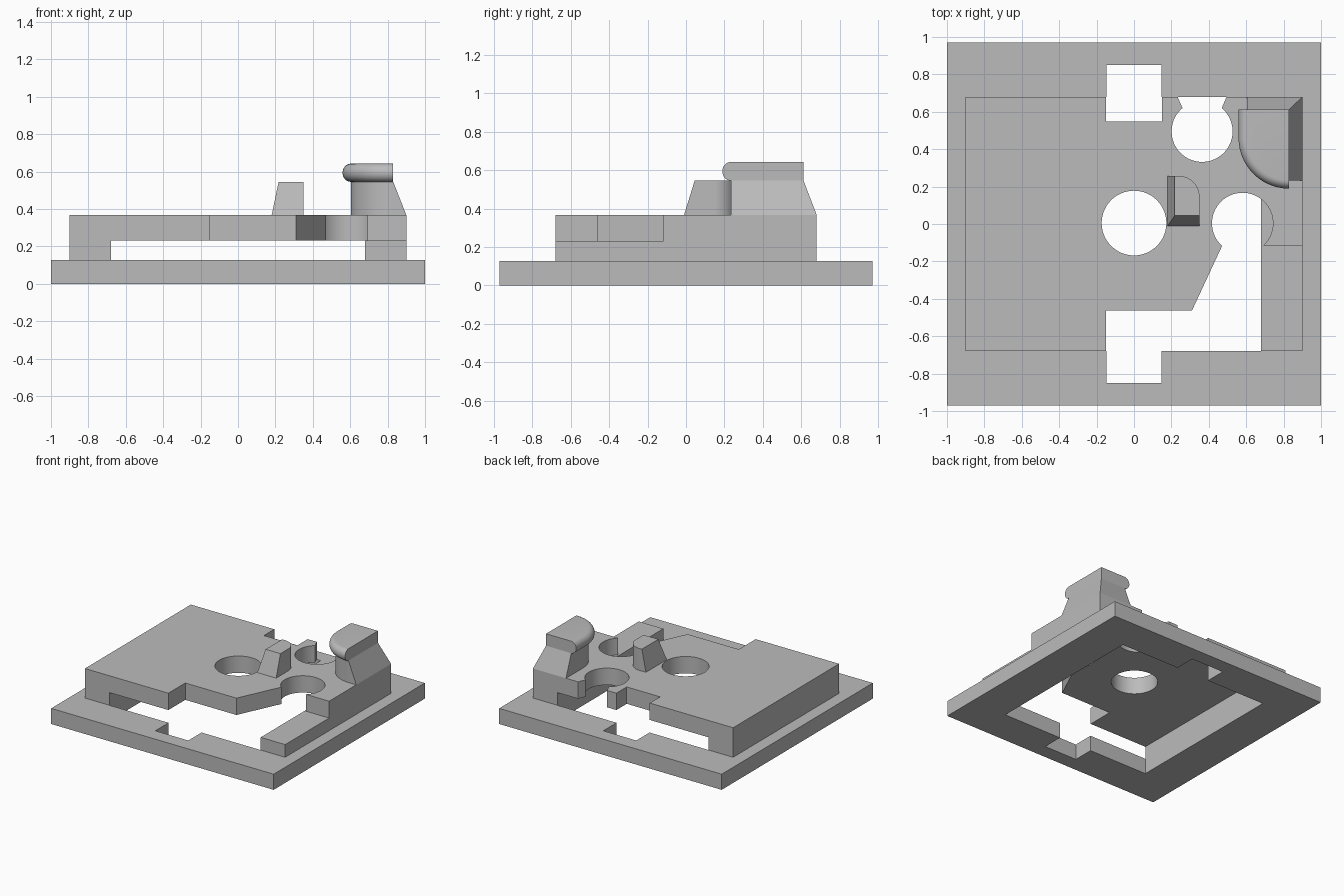
import bpy, bmesh
from math import cos, sin, pi, radians

if "Cube" in bpy.data.objects:
    bpy.data.objects.remove(bpy.data.objects["Cube"])

grey = bpy.data.materials.new("plain grey")
grey.use_nodes = True
COLOUR = (0.5, 0.5, 0.5, 1)
grey.diffuse_color = COLOUR
grey.node_tree.nodes["Principled BSDF"].inputs["Base Color"].default_value = COLOUR

BASE_TOP, DECK_LOW, DECK_TOP, POST_TOP, HEAD_TOP = 0.127, 0.23, 0.367, 0.545, 0.642
EDGE_X, EDGE_Y, OPEN = 0.9, 0.68, 0.68


def arc(cx, cy, r, a0, a1, n=24):
    """Points along an arc, angles in degrees."""
    steps = [radians(a0 + (a1 - a0) * i / n) for i in range(n + 1)]
    return [(cx + r * cos(a), cy + r * sin(a)) for a in steps]


def finish(obj):
    """Weld, fix normals, colour and shade a mesh object."""
    bm = bmesh.new()
    bm.from_mesh(obj.data)
    bmesh.ops.remove_doubles(bm, verts=bm.verts, dist=0.0001)
    bmesh.ops.recalc_face_normals(bm, faces=bm.faces)
    bm.to_mesh(obj.data)
    bm.free()
    obj.data.materials.clear()
    obj.data.materials.append(grey)
    bpy.ops.object.select_all(action='DESELECT')
    obj.select_set(True)
    bpy.context.view_layer.objects.active = obj
    bpy.ops.object.shade_smooth_by_angle(angle=radians(30))


def slab(name, z0, z1, outline, *holes):
    """Flat plate with holes, extruded from a filled 2D curve."""
    curve = bpy.data.curves.new(name, 'CURVE')
    curve.dimensions, curve.fill_mode = '2D', 'BOTH'
    curve.extrude = (z1 - z0) / 2
    for pts in (outline, *holes):
        spline = curve.splines.new('POLY')
        spline.points.add(len(pts) - 1)
        for p, (x, y) in zip(spline.points, pts):
            p.co = (x, y, 0, 1)
        spline.use_cyclic_u = True
    obj = bpy.data.objects.new(name, curve)
    bpy.context.collection.objects.link(obj)
    bpy.ops.object.select_all(action='DESELECT')
    obj.select_set(True)
    bpy.context.view_layer.objects.active = obj
    bpy.ops.object.convert(target='MESH')
    obj = bpy.context.object
    for v in obj.data.vertices:
        v.co.z += (z0 + z1) / 2
    finish(obj)


def loft(name, rings):
    """Solid through a stack of (height, outline) rings."""
    bm = bmesh.new()
    loops = [[bm.verts.new((x, y, z)) for x, y in pts] for z, pts in rings]
    for low, high in zip(loops, loops[1:]):
        for i in range(len(low)):
            bm.faces.new((low[i - 1], low[i], high[i], high[i - 1]))
    bm.faces.new(loops[0])
    bm.faces.new(loops[-1])
    mesh = bpy.data.meshes.new(name)
    bm.to_mesh(mesh)
    bm.free()
    obj = bpy.data.objects.new(name, mesh)
    bpy.context.collection.objects.link(obj)
    finish(obj)


def rect(x0, y0, x1, y1):
    return [(x0, y0), (x1, y0), (x1, y1), (x0, y1)]


# Base frame: square opening with a slot at front and back
quarter = [(0.148, 0.85), (0.148, OPEN), (OPEN, OPEN)]
right = quarter + [(x, -y) for x, y in reversed(quarter)]
opening = right + [(-x, y) for x, y in reversed(right)]
slab("base_frame", 0, BASE_TOP, rect(-1, -0.97, 1, 0.97), opening)

# Side rails carrying the deck
for name, side in (("left_rail", 1), ("right_rail", -1)):
    a, b = sorted((side * OPEN, side * EDGE_X))
    slab(name, BASE_TOP, DECK_LOW, rect(a, -EDGE_Y, b, EDGE_Y))

# Deck: stepped front, side socket, necked back socket, back notch, centre hole
deck = [(-EDGE_X, -EDGE_Y), (-0.15, -EDGE_Y), (-0.15, -0.463), (0.31, -0.463)]
deck += arc(0.58, 0.004, 0.163, 228, -47, 48)
deck += [(EDGE_X, -0.116), (EDGE_X, EDGE_Y), (0.495, EDGE_Y)]
deck += arc(0.364, 0.495, 0.163, 50, -230, 48)
deck += [(0.233, EDGE_Y), (0.15, EDGE_Y), (0.15, 0.547), (-0.15, 0.547),
         (-0.15, EDGE_Y), (-EDGE_X, EDGE_Y)]
slab("deck", DECK_LOW, DECK_TOP, deck, arc(0, 0.005, 0.173, 0, 354, 59))

# Small post with sloped front and side and one rounded corner
corner = arc(0.24, 0.147, 0.11, 0, 90, 16)
loft("small_post", [
    (DECK_TOP, [(0.18, -0.01), (0.35, -0.01)] + corner + [(0.18, 0.257)]),
    (POST_TOP, [(0.217, 0.045), (0.35, 0.045)] + corner + [(0.217, 0.257)]),
])


# Corner pillar, leaning in from the outer sides
def bend(grow=0):
    return arc(0.83, 0.46, 0.227 + grow, 180, 270, 24)


loft("corner_pillar", [
    (DECK_TOP, [(EDGE_X, EDGE_Y), (0.603, EDGE_Y)] + bend() + [(EDGE_X, 0.233)]),
    (POST_TOP, [(0.83, 0.612), (0.603, 0.612)] + bend() + [(0.83, 0.233)]),
])

# Overhanging head with a half-round lip
half = (HEAD_TOP - POST_TOP) / 2
rings = []
for i in range(17):
    t = -pi / 2 + pi * i / 16
    grow = 0.044 * cos(t)
    rings.append((POST_TOP + half + half * sin(t),
                  [(0.83, 0.612), (0.603 - grow, 0.612)] + bend(grow)))
loft("pillar_head", rings)
